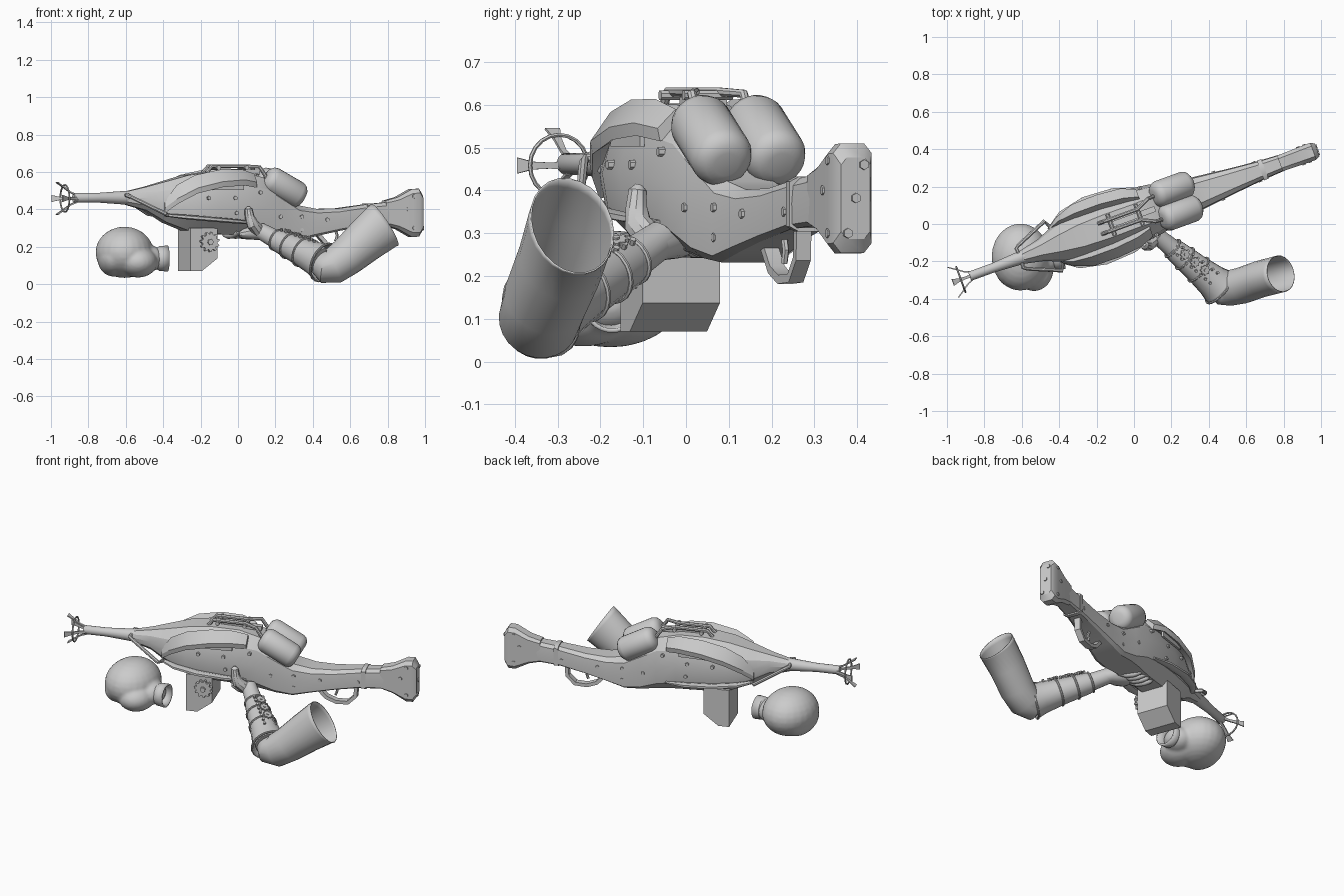
import bpy, bmesh, math
from mathutils import Vector, Matrix

if "Cube" in bpy.data.objects:
    bpy.data.objects.remove(bpy.data.objects["Cube"])

# The gun lies along its own X axis, turned 20 degrees about Z
GUN = Matrix.Translation((0, 0.04, 0)) @ Matrix.Rotation(math.radians(20), 4, 'Z')
WORLD = Matrix.Identity(4)


def finish(name, bm, M=WORLD, angle=32, thick=0):
    bmesh.ops.recalc_face_normals(bm, faces=bm.faces)
    me = bpy.data.meshes.new(name)
    bm.to_mesh(me)
    bm.free()
    for p in me.polygons:
        p.use_smooth = True
    me.set_sharp_from_angle(angle=math.radians(angle))
    ob = bpy.data.objects.new(name, me)
    bpy.context.collection.objects.link(ob)
    ob.matrix_world = M
    if thick:
        m = ob.modifiers.new("Shell", 'SOLIDIFY')
        m.thickness = thick
    return ob


def add_loft(bm, rings, caps=(True, True), closed=False):
    vs = [[bm.verts.new(p) for p in r] for r in rings]
    n = len(vs[0])
    pairs = list(zip(vs, vs[1:])) + ([(vs[-1], vs[0])] if closed else [])
    for a, b in pairs:
        for i in range(n):
            j = (i + 1) % n
            bm.faces.new((a[i], a[j], b[j], b[i]))
    if not closed:
        if caps[0]:
            bm.faces.new(vs[0])
        if caps[1]:
            bm.faces.new(vs[-1])


def add_tube(bm, pts, radii, sides=12, up=(0, 0, 1), caps=(True, True), closed=False, phase=0.5):
    pts = [Vector(p) for p in pts]
    up, n, rings = Vector(up), len(pts), []
    if not isinstance(radii, list):
        radii = [radii] * n
    for i, p in enumerate(pts):
        t = pts[(i + 1) % n] - pts[i - 1] if closed else pts[min(i + 1, n - 1)] - pts[max(i - 1, 0)]
        s = t.cross(up).normalized()
        w = s.cross(t).normalized()
        a, b = radii[i] if isinstance(radii[i], tuple) else (radii[i], radii[i])
        ang = [2 * math.pi * (k + phase) / sides for k in range(sides)]
        rings.append([p + s * a * math.cos(q) + w * b * math.sin(q) for q in ang])
    add_loft(bm, rings, caps, closed)


def tube(name, pts, radii, M=WORLD, thick=0, **kw):
    bm = bmesh.new()
    add_tube(bm, pts, radii, **kw)
    return finish(name, bm, M, thick=thick)


def gear(name, c, axis, r, depth, teeth, M=WORLD):
    bm = bmesh.new()
    rot = Vector(axis).to_track_quat('Z', 'Y').to_matrix()
    prof = [r * (1 if k % 4 < 2 else 0.78) for k in range(teeth * 4)]
    add_loft(bm, [[Vector(c) + rot @ Vector((q * math.cos(2 * math.pi * k / len(prof)),
                   q * math.sin(2 * math.pi * k / len(prof)), z)) for k, q in enumerate(prof)]
                  for z in (-depth / 2, depth / 2)])
    add_tube(bm, [Vector(c) + rot @ Vector((0, 0, z)) for z in (-depth, depth)], r * 0.3, sides=6, up=(1, 0.1, 0.2))
    return finish(name, bm, M)


# Main hull and stock: faceted sections (position, bottom, top, half width)
HULL = [(-.64, .425, .495, .036), (-.53, .395, .52, .06), (-.42, .33, .55, .105), (-.3, .285, .583, .142),
        (-.15, .268, .603, .155), (0, .262, .6, .15), (.12, .255, .57, .136), (.22, .242, .49, .115),
        (.32, .232, .422, .096), (.43, .258, .402, .083), (.56, .285, .405, .068), (.71, .31, .425, .053), (.86, .318, .44, .044)]
ROUND = [(.42, 1), (.85, .78), (1, .52), (.88, .2), (.42, 0)]
BOXY = [(.6, 1), (.93, .85), (1, .5), (.98, .08), (.75, 0)]
bm = bmesh.new()
rings = []
for u, lo, hi, w in HULL:
    f = min(max((u - .05) / .2, 0), 1)
    half = [(a + (c - a) * f, b + (d - b) * f) for (a, b), (c, d) in zip(ROUND, BOXY)]
    shape = half + [(-a, h) for a, h in reversed(half)]
    rings.append([(u, w * a, lo + (hi - lo) * h) for a, h in shape])
add_loft(bm, rings)
finish("hull_and_stock", bm, GUN, 25)

# Fish-tail butt plate and its collar
OCT = [(.6, 1), (1, .82), (1, -.82), (.6, -1), (-.6, -1), (-1, -.82), (-1, .82), (-.6, 1)]
bm = bmesh.new()
add_loft(bm, [[(u, w * a, z + h * b) for a, b in OCT] for u, z, h, w in
              [(.83, .38, .066, .044), (.9, .38, .085, .046), (.98, .38, .128, .048), (1.02, .382, .128, .048), (1.042, .382, .095, .036)]])
finish("butt", bm, GUN)
bm = bmesh.new()
add_loft(bm, [[(u, .056 * a, .368 + .064 * b) for a, b in OCT] for u in (.72, .745)])
finish("stock_band", bm, GUN)

# Barrel with flared rear
tube("barrel", [(u, 0, .462) for u in (-.935, -.93, -.8, -.66, -.56)], [.024, .026, .026, .036, .042], GUN, sides=16)

# Muzzle prongs and ring
bm = bmesh.new()
for k in range(4):
    d = Vector((0, math.cos(k * math.pi / 2), math.sin(k * math.pi / 2)))
    add_tube(bm, [Vector((u, 0, .458)) + d * r for u, r in ((-.915, .018), (-.955, .034), (-.995, .062), (-1.03, .086))],
             [(.012, .006), (.01, .005), (.013, .005), (.026, .004)], sides=4, up=(1, 0, 0))
add_tube(bm, [(-.985, .072 * math.cos(k * math.pi / 10), .458 + .072 * math.sin(k * math.pi / 10)) for k in range(20)],
         .005, sides=6, up=(1, 0, 0), closed=True)
finish("muzzle_crown", bm, GUN)

for s, side in ((1, "left"), (-1, "right")):
    # Upper fender: lip standing off the hull, crest proud of the top
    bm = bmesh.new()
    add_loft(bm, [[(u, s * vi, zi), (u, s * vo, zo), (u, s * (vo - .006), zo - .03), (u, s * (vi - .03), zi - .05)]
                  for u, vi, zi, vo, zo in [(-.45, .09, .44, .1, .41), (-.39, .115, .53, .14, .46), (-.29, .125, .583, .175, .515),
                                            (-.15, .125, .612, .178, .548), (-.02, .112, .614, .166, .558), (.06, .09, .59, .135, .545)]])
    finish(side + "_fender", bm, GUN, 25)
    bm = bmesh.new()
    add_loft(bm, [[(u, s * (v0 + dv), .52 + dz) for dv, dz in ((0, .018), (.012, .018), (.012, -.018), (0, -.018))]
                  for u, v0 in ((-.2, .145), (-.02, .138))])
    finish(side + "_vent", bm, GUN)
    # Lower running rail
    tube(side + "_lower_rail", [(-.45, s * .09, .37), (-.36, s * .14, .36), (-.22, s * .167, .348), (-.06, s * .16, .335), (.06, s * .133, .325)],
         [(.012, .008), (.025, .012), (.028, .013), (.025, .012), (.012, .006)], GUN, sides=6)
    # Strut from the barrel back to the hull
    tube(side + "_strut", [(-.645, s * .005, .475), (-.65, s * .055, .475), (-.63, s * .068, .465), (-.46, s * .14, .375), (-.44, s * .1, .37)],
         .011, GUN, sides=8)
    # Gas tank, tipped down to the rear
    c, d = Vector((.24, s * .067, .517)), Vector((.88, 0, -.48))
    prof = [(-.12, .03), (-.115, .05), (-.1, .066), (-.08, .073), (.08, .073), (.1, .066), (.114, .05), (.119, .03)]
    tube(side + "_tank", [c + d * a for a, r in prof], [r for a, r in prof], GUN, sides=24)
    # Feed pipe to the tank, with feet
    tube(side + "_feed_pipe", [(-.19, s * .03, .595), (-.16, s * .03, .63), (.03, s * .03, .63), (.1, s * .064, .626), (.145, s * .067, .56)],
         .011, GUN, sides=8)

# Pipe cross pieces
bm = bmesh.new()
for u in (-.13, .03):
    add_tube(bm, [(u, -.06, .622), (u, .06, .622)], .012, sides=8)
add_tube(bm, [(-.12, 0, .606), (.12, 0, .6)], [(.022, .018)] * 2, sides=4)
finish("pipe_frame", bm, GUN)

# Magazine box with long chamfered rear corner, plus gear
bm = bmesh.new()
PROF = [(-.305, .3), (-.305, .07), (-.24, .07), (-.152, .137), (-.152, .3)]
add_loft(bm, [[(u, v, z) for u, z in PROF] for v in (-.095, .097)])
finish("magazine", bm, GUN)
gear("magazine_gear", (-.2, -.105, .225), (0, 1, 0), .054, .022, 11, GUN)

# Trigger guard and trigger
tube("trigger_guard", [(.44, 0, .28), (.5, 0, .215), (.56, 0, .192), (.63, 0, .195), (.675, 0, .24), (.68, 0, .315)], (.015, .026), GUN, sides=4, up=(0, 1, 0))
tube("trigger", [(.55, 0, .3), (.565, 0, .26), (.555, 0, .23)], (.008, .008), GUN, sides=6, up=(0, 1, 0))

# Hex bolts on both sides and on the butt
bm = bmesh.new()
for u, z, v in [(-.37, .45, .12), (-.22, .46, .155), (-.07, .46, .154), (.08, .49, .138), (-.06, .38, .148), (.2, .36, .12),
                (.33, .36, .095), (.33, .29, .093), (.48, .345, .079), (.7, .35, .054), (.95, .4, .048), (.985, .3, .048), (.985, .47, .048)]:
    for s in (1, -1):
        add_tube(bm, [(u, s * (v - .014), z), (u, s * (v + .004), z)], .011, sides=6)
for y, z in ((0, .382), (.02, .46), (-.02, .3)):
    add_tube(bm, [(1.02, y, z), (1.048, y, z)], .012, sides=6)
finish("bolts", bm, GUN)

# Forearm, bracer with flared elbow cuff, and upper sleeve
FORE = [(.12, -.06, .285), (.2, -.125, .24), (.32, -.235, .185), (.45, -.34, .12)]
tube("forearm", FORE, [.044, .05, .064, .078], sides=16)
A, B = Vector((.2, -.125, .24)), Vector((.455, -.335, .118))
D = (B - A).normalized()
prof = [(0, .052), (.03, .061), (.2, .077), (.3, .091), (.345, .103), (.36, .107)]
tube("bracer", [A + D * a for a, r in prof], [r for a, r in prof], sides=14, thick=.006, caps=(True, False))
tube("upper_sleeve", [(.43, -.33, .115), (.465, -.342, .094), (.51, -.343, .098), (.58, -.328, .146), (.68, -.293, .233), (.77, -.27, .307), (.785, -.266, .317)],
     [.06, .086, (.091, .094), (.094, .1), (.095, .114), (.096, .127), (.096, .13)], sides=24, caps=(True, False), thick=-.004)
bm = bmesh.new()
SIDE = D.cross(Vector((0, 0, 1))).normalized()
UP = SIDE.cross(D)
for a, r in ((.01, .057), (.1, .07), (.2, .079), (.358, .107)):
    add_tube(bm, [A + D * a + (SIDE * math.cos(q) + UP * math.sin(q)) * r for q in [k * math.pi / 10 for k in range(20)]],
             .006, sides=6, up=D, closed=True)
finish("bracer_straps", bm)
# Lacing studs and small gears along the top of the bracer
bm = bmesh.new()
for k in range(8):
    for q in (55, 100):
        a, q = .03 + k * .034, math.radians(q)
        n = -SIDE * math.cos(q) + UP * math.sin(q)
        p, r = A + D * a, .059 + a * .095
        add_tube(bm, [p + n * (r - .01), p + n * (r + .012)], .008, sides=6, up=D)
finish("bracer_studs", bm)
for k in range(3):
    n = (UP - SIDE * .25).normalized()
    gear("bracer_gear_%d" % k, A + D * (.06 + .07 * k) + n * (.07 + .007 * k), n, .028, .01, 8)

# Hand: palm, thumb and four fingers wrapped beneath the hull
tube("palm", [(.16, -.09, .268), (.12, -.06, .278), (.08, -.05, .275), (.04, -.03, .267), (.02, -.01, .262)],
     [.042, (.05, .042), (.06, .038), (.058, .028), (.03, .016)], sides=14)
tube("thumb", [(.11, -.08, .285), (.078, -.112, .32), (.062, -.116, .36), (.056, -.113, .4), (.056, -.11, .414)],
     [.036, .033, .026, .022, .008], sides=10, up=(1, 0, 0))
bm = bmesh.new()
for k in range(4):
    u = -.055 + .038 * k
    add_tube(bm, [(u + .03, -.08, .28), (u + .01, -.035, .263), (u, .005, .26), (u - .005, .04, .266), (u - .005, .058, .272)],
             [.018, .02, .018, .015, .007], sides=10)
finish("fingers", bm, GUN, 60)

# Boxing glove: lobes fused into one soft form
bm = bmesh.new()
for c, r in [((-.607, -.177, .17), (.155, .18, .137)), ((-.665, -.185, .14), (.088, .15, .1)),
             ((-.535, -.24, .118), (.105, .12, .083)), ((-.475, -.18, .137), (.08, .085, .07))]:
    bmesh.ops.create_uvsphere(bm, u_segments=24, v_segments=14, radius=1, matrix=Matrix.Translation(c) @ Matrix.Diagonal((*r, 1)))
glove = finish("glove", bm, angle=180)
m = glove.modifiers.new("Fuse", 'REMESH')
m.mode, m.voxel_size, m.use_smooth_shade = 'VOXEL', .01, True
m = glove.modifiers.new("Soften", 'SMOOTH')
m.factor, m.iterations = .5, 4
tube("glove_cuff", [(-.46, -.18, .137), (-.43, -.178, .137), (-.42, -.178, .137), (-.375, -.172, .137)],
     [.06, .06, .067, .07], sides=24, caps=(True, False), thick=.01)
